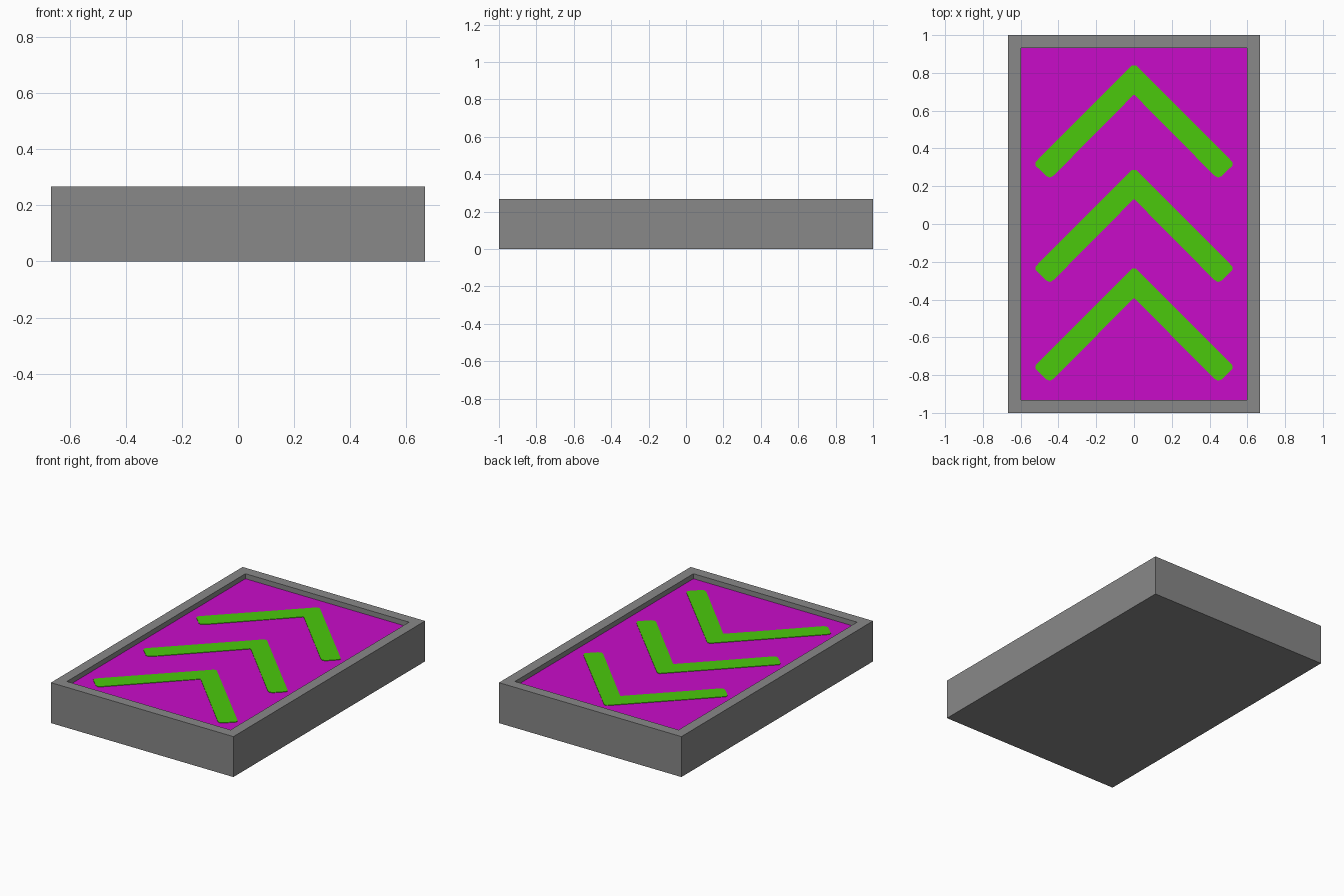
import bpy, bmesh

if "Cube" in bpy.data.objects:
    bpy.data.objects.remove(bpy.data.objects["Cube"])

def material(name, rgb):
    m = bpy.data.materials.new(name)
    m.diffuse_color = (*rgb, 1)
    m.use_nodes = True
    m.node_tree.nodes["Principled BSDF"].inputs["Base Color"].default_value = m.diffuse_color
    return m

grey = material("grey", (0.246, 0.246, 0.246))
magenta = material("magenta", (0.584, 0.0037, 0.584))
green = material("green", (0.069, 0.584, 0.0037))

def add_object(name, bm, mats):
    bmesh.ops.recalc_face_normals(bm, faces=bm.faces)
    me = bpy.data.meshes.new(name)
    bm.to_mesh(me)
    bm.free()
    for m in mats:
        me.materials.append(m)
    ob = bpy.data.objects.new(name, me)
    bpy.context.collection.objects.link(ob)
    return ob

W, L, H = 1.333, 2.0, 0.267
RIM, DEPTH = 0.097, 0.033
FLOOR = H - DEPTH

# Box with a rim and a sunken coloured panel
bm = bmesh.new()
bmesh.ops.create_cube(bm, size=1)
for v in bm.verts:
    v.co = (v.co.x * W, v.co.y * L, (v.co.z + 0.5) * H)
bm.normal_update()
panel = max(bm.faces, key=lambda f: f.normal.z)
bmesh.ops.inset_region(bm, faces=[panel], thickness=RIM)
panel = bmesh.ops.extrude_discrete_faces(bm, faces=[panel])["faces"][0]
for v in panel.verts:
    v.co.z = FLOOR
panel.material_index = 1
add_object("pad_base", bm, [grey, magenta])

# Chevron arrows: thin plates, right half outline mirrored to the left
half = [(0.01, 0.0), (0.505, -0.495), (0.522, -0.514), (0.522, -0.53),
        (0.465, -0.586), (0.445, -0.594), (0.425, -0.583), (0.004, -0.158)]
outline = half + [(-x, y) for x, y in reversed(half)]
for name, tip in (("back", 0.84), ("middle", 0.287), ("front", -0.236)):
    bm = bmesh.new()
    face = bm.faces.new([bm.verts.new((x, y + tip, FLOOR - 0.001)) for x, y in outline])
    top = bmesh.ops.extrude_face_region(bm, geom=[face])["geom"]
    for v in top:
        if isinstance(v, bmesh.types.BMVert):
            v.co.z = FLOOR + 0.003
    add_object("arrow_" + name, bm, [green])
